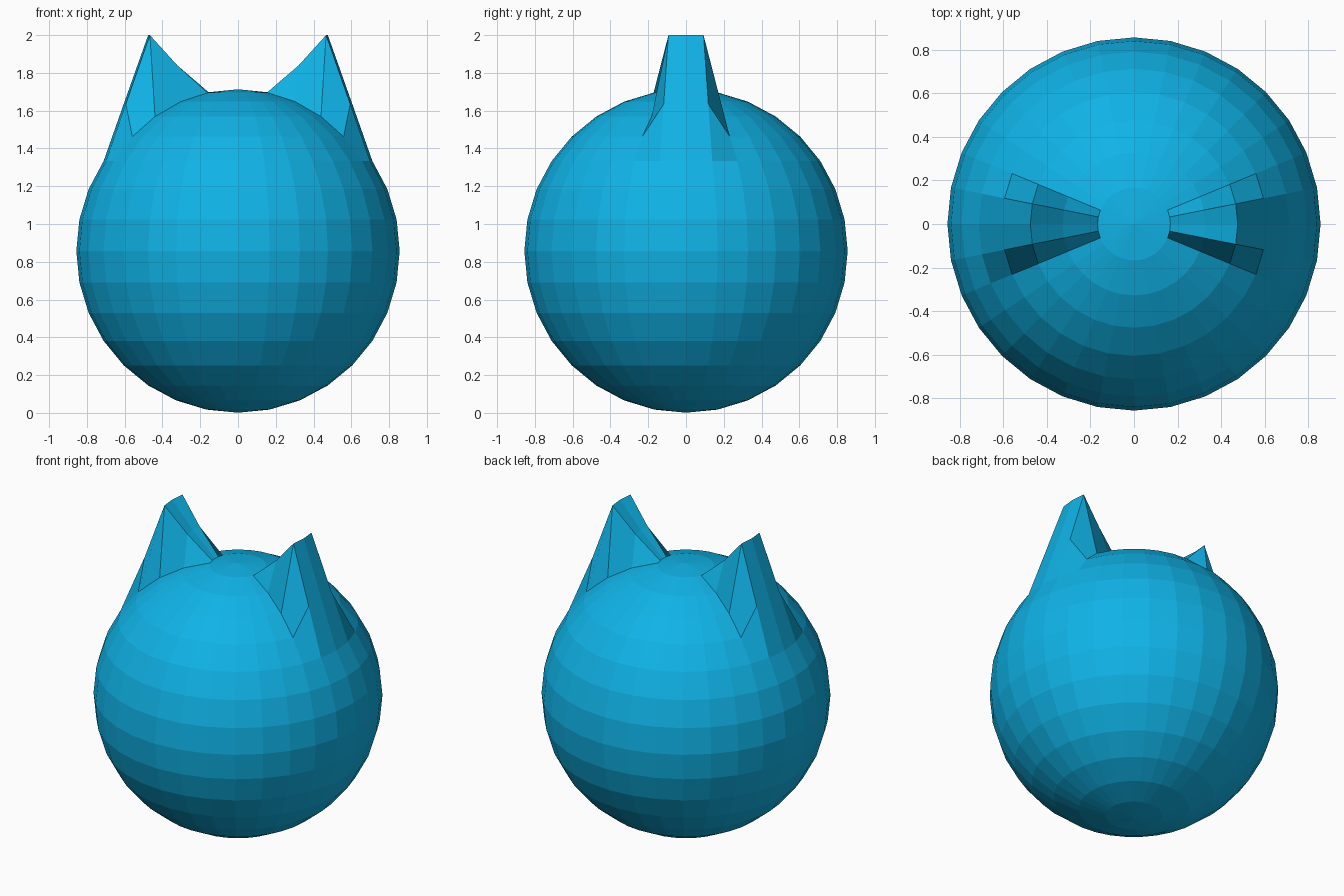
import bpy, bmesh, math

if "Cube" in bpy.data.objects:
    bpy.data.objects.remove(bpy.data.objects["Cube"])

R, CZ = 0.856, 0.857
STEP = math.pi / 16

# Round head: low-poly sphere, 32 segments by 16 rings
bm = bmesh.new()
bmesh.ops.create_uvsphere(bm, u_segments=32, v_segments=16, radius=R)

# Pointed ears: pull up three columns of vertices on each side, per ring from the pole
ear_height = {2: 1.84, 3: 2.0, 4: 1.635}
for v in bm.verts:
    x, y, z = v.co
    ring = round(math.acos(max(-1, min(1, z / R))) / STEP)
    column = round(math.atan2(abs(y), abs(x)) / STEP)
    v.co.z = z + CZ
    if ring in ear_height and column <= 1:
        v.co.z = ear_height[ring]

mesh = bpy.data.meshes.new("head_with_ears")
bm.to_mesh(mesh)
bm.free()
head = bpy.data.objects.new("head_with_ears", mesh)
bpy.context.collection.objects.link(head)

# Blue skin
blue = bpy.data.materials.new("blue")
blue.diffuse_color = (0.005, 0.45, 0.8, 1)
blue.use_nodes = True
blue.node_tree.nodes["Principled BSDF"].inputs["Base Color"].default_value = blue.diffuse_color
mesh.materials.append(blue)
